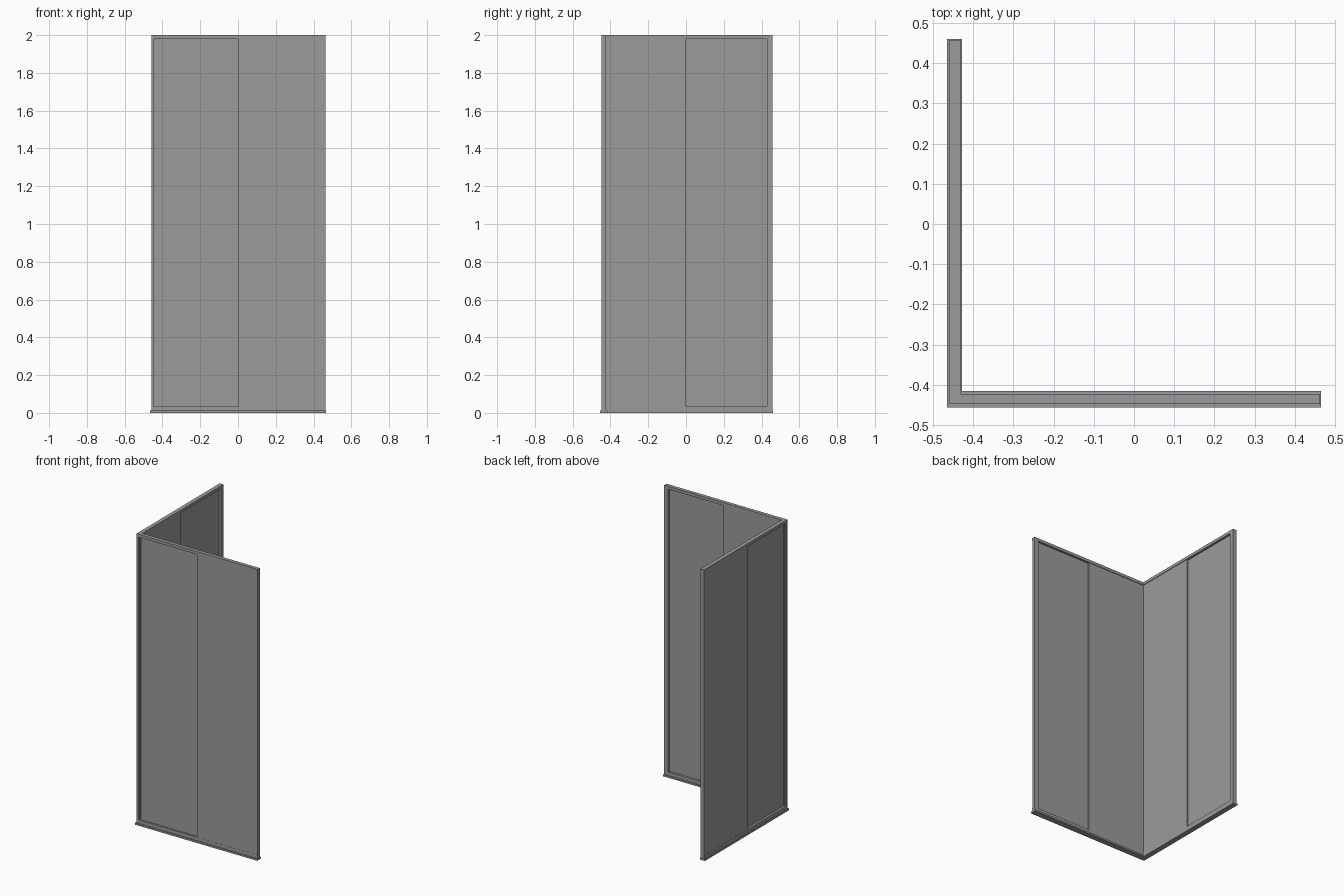
import bpy
import bmesh

cube = bpy.data.objects.get("Cube")
if cube:
    bpy.data.objects.remove(cube, do_unlink=True)

grey = bpy.data.materials.new("neutral_grey")
grey.use_nodes = True
COLOUR = (0.33, 0.33, 0.33, 1)
grey.diffuse_color = COLOUR
grey.node_tree.nodes["Principled BSDF"].inputs["Base Color"].default_value = COLOUR


def prism(name, outline, z0, z1):
    """Extrude a plan outline from z0 up to z1."""
    bm = bmesh.new()
    base = bm.faces.new([bm.verts.new((x, y, z0)) for x, y in outline])
    top = bmesh.ops.extrude_face_region(bm, geom=[base])["geom"]
    moved = [v for v in top if isinstance(v, bmesh.types.BMVert)]
    bmesh.ops.translate(bm, vec=(0, 0, z1 - z0), verts=moved)
    bmesh.ops.recalc_face_normals(bm, faces=bm.faces)
    mesh = bpy.data.meshes.new(name)
    bm.to_mesh(mesh)
    bm.free()
    mesh.materials.append(grey)
    obj = bpy.data.objects.new(name, mesh)
    bpy.context.collection.objects.link(obj)


def box(name, x0, x1, y0, y1, z0, z1):
    prism(name, [(x0, y0), (x1, y0), (x1, y1), (x0, y1)], z0, z1)


def corner_rail(name, xo, xi, yo, yi, x_end, y_end, z0, z1):
    """L-shaped rail with outer faces xo, yo and inner faces xi, yi."""
    prism(name, [(xo, yo), (x_end, yo), (x_end, yi),
                 (xi, yi), (xi, y_end), (xo, y_end)], z0, z1)


# Wall faces and frame heights
XO, XI = -0.459, -0.431
YO, YI = -0.448, -0.423
X_END, Y_END = 0.462, 0.458
LOW, HIGH, TOP = 0.035, 1.98, 2.0

# Sill and the continuous rails
corner_rail("floor_sill", -0.465, -0.428, -0.456, -0.415, 0.465, 0.46, 0, 0.012)
corner_rail("bottom_rail", XO, XI, YO, YI, X_END, Y_END, 0.012, LOW)
corner_rail("top_rail", XO, XI, YO, YI, X_END, Y_END, HIGH, TOP)

# Upright posts
corner_rail("corner_post", XO, -0.444, YO, -0.433, -0.444, -0.433, LOW, HIGH)
box("front_end_post", 0.432, X_END, YO + 0.002, YI, LOW, HIGH)
box("side_end_post", XO + 0.002, XI, 0.43, Y_END, LOW, HIGH)

# Overlapping panels: the end panels slide outside the corner panels
box("front_fixed_panel", -0.45, 0.012, -0.435, -0.427, LOW, HIGH)
box("front_sliding_panel", 0, X_END, YO + 0.001, -0.438, LOW, HIGH)
box("side_fixed_panel", -0.444, -0.435, -0.437, 0.0, LOW, HIGH)
box("side_sliding_panel", XO + 0.001, -0.447, -0.015, Y_END, LOW, HIGH)
